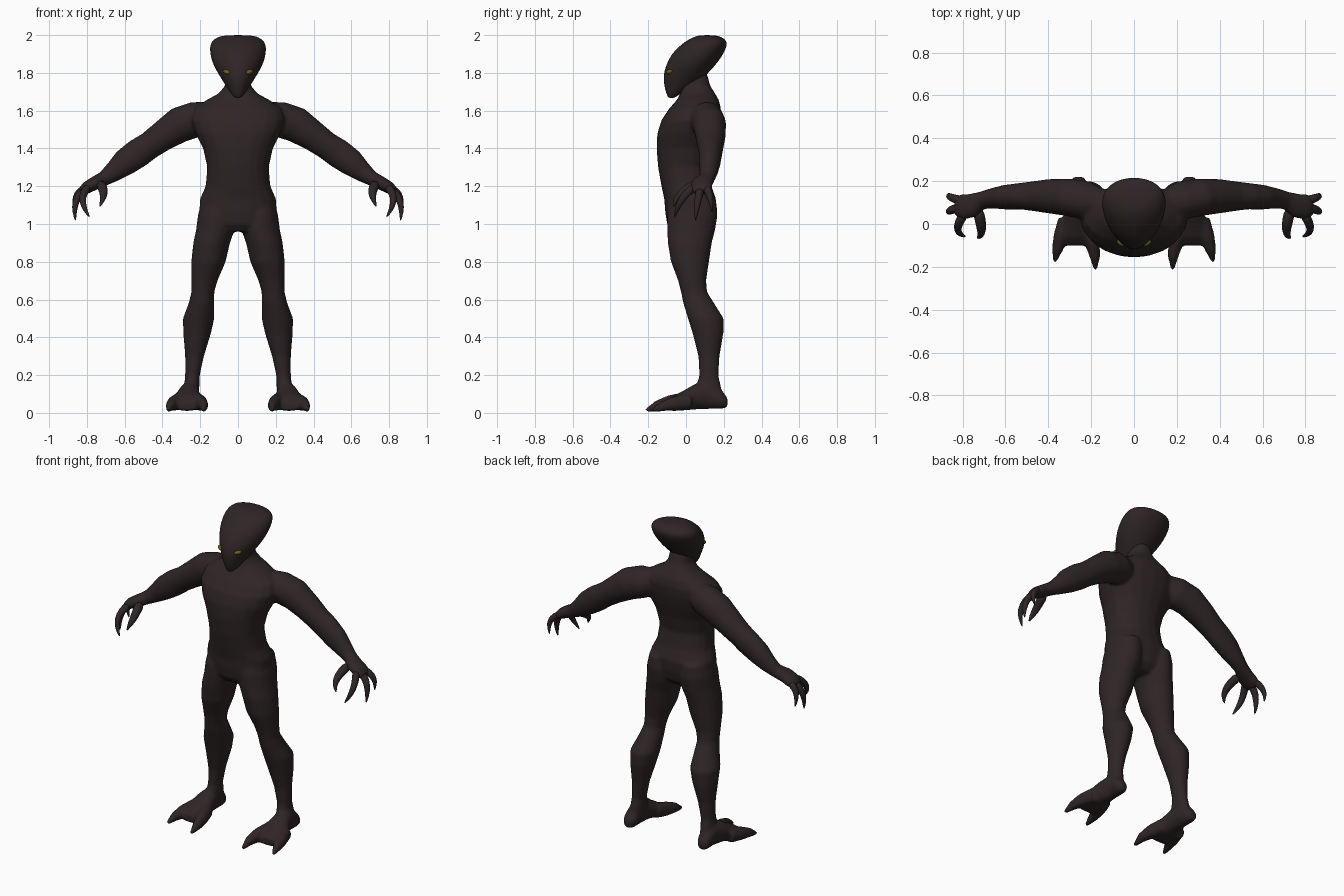
import bpy, bmesh, math
from mathutils import Vector

N = 20  # points around each cross-section


def material(name, rgb):
    m = bpy.data.materials.new(name)
    m.diffuse_color = (*rgb, 1)
    return m


SKIN = material("dark brown skin", (0.028, 0.019, 0.019))
EYE = material("olive yellow eye", (0.13, 0.12, 0.012))


def skin_rings(bm, rings):
    """Bridge closed rings of points and cap both ends."""
    vs = [[bm.verts.new(p) for p in r] for r in rings]
    for a, b in zip(vs, vs[1:]):
        for i in range(N):
            j = (i + 1) % N
            bm.faces.new((a[i], a[j], b[j], b[i]))
    bm.faces.new(vs[0][::-1])
    bm.faces.new(vs[-1])


def stack(bm, secs, axis="z", side=1, power=1.0, egg=0.0):
    """Sections (pos, x0, x1, b0, b1) stacked along z (b is y) or y (b is z)."""
    rings = []
    for pos, x0, x1, b0, b1 in secs:
        ring = []
        for i in range(N):
            t = math.tau * i / N
            c, s = math.cos(t), math.sin(t)
            c = math.copysign(abs(c) ** power, c) * (1 + egg * s)
            s = math.copysign(abs(s) ** power, s)
            x = side * ((x0 + x1) / 2 + (x1 - x0) / 2 * c)
            b = (b0 + b1) / 2 + (b1 - b0) / 2 * s
            ring.append((x, b, pos) if axis == "z" else (x, pos, b))
        rings.append(ring)
    skin_rings(bm, rings)


def tube(bm, pts, side=1):
    """Limb through points (x, y, z, depth radius, height radius)."""
    c = [Vector((side * p[0], p[1], p[2])) for p in pts]
    rings = []
    ref = Vector((0, 1, 0))
    if abs((c[-1] - c[0]).normalized().y) > 0.75:
        ref = Vector((1, 0, 0))
    for k, p in enumerate(pts):
        t = (c[min(k + 1, len(c) - 1)] - c[max(k - 1, 0)]).normalized()
        u = (ref - t * ref.dot(t)).normalized()
        v = t.cross(u)
        rings.append([c[k] + u * p[3] * math.cos(math.tau * i / N)
                      + v * p[4] * math.sin(math.tau * i / N) for i in range(N)])
    skin_rings(bm, rings)


def finish(bm, name, mat):
    bmesh.ops.recalc_face_normals(bm, faces=bm.faces)
    for f in bm.faces:
        f.smooth = True
    me = bpy.data.meshes.new(name)
    bm.to_mesh(me)
    bm.free()
    me.materials.append(mat)
    ob = bpy.data.objects.new(name, me)
    bpy.context.collection.objects.link(ob)
    return ob


def centred(secs):
    return [(z, -w, w, a, b) for z, w, a, b in secs]


# Torso and neck: height, half width, front, back
TORSO = centred([
    (0.96, 0.10, -0.07, 0.10), (1.00, 0.18, -0.10, 0.14), (1.06, 0.205, -0.11, 0.155),
    (1.13, 0.203, -0.115, 0.16), (1.20, 0.172, -0.13, 0.135), (1.30, 0.163, -0.148, 0.12),
    (1.40, 0.185, -0.156, 0.14), (1.48, 0.225, -0.152, 0.165), (1.55, 0.25, -0.13, 0.18),
    (1.61, 0.235, -0.09, 0.185), (1.655, 0.17, -0.05, 0.175), (1.69, 0.105, -0.03, 0.155),
    (1.73, 0.07, -0.03, 0.13), (1.80, 0.06, -0.03, 0.11)])

# Leg: height, inner x, outer x, front, back
LEG = [
    (1.13, 0.03, 0.19, -0.08, 0.16), (1.05, 0.012, 0.212, -0.10, 0.168),
    (0.97, 0.018, 0.222, -0.10, 0.155), (0.90, 0.042, 0.237, -0.097, 0.137),
    (0.80, 0.065, 0.248, -0.08, 0.122), (0.70, 0.108, 0.248, -0.042, 0.107),
    (0.64, 0.125, 0.247, -0.027, 0.112), (0.58, 0.125, 0.262, -0.015, 0.15),
    (0.50, 0.125, 0.292, 0.01, 0.20), (0.42, 0.143, 0.29, 0.035, 0.198),
    (0.30, 0.18, 0.28, 0.065, 0.178), (0.20, 0.202, 0.28, 0.07, 0.172),
    (0.12, 0.205, 0.288, 0.05, 0.19), (0.05, 0.21, 0.295, 0.05, 0.205)]

# Foot: y, inner x, outer x, sole, instep
FOOT = [
    (0.22, 0.235, 0.285, 0.03, 0.08), (0.19, 0.215, 0.30, 0.02, 0.12),
    (0.12, 0.208, 0.305, 0.02, 0.17), (0.05, 0.20, 0.325, 0.018, 0.155),
    (-0.01, 0.185, 0.345, 0.013, 0.12), (-0.06, 0.18, 0.36, 0.01, 0.095),
    (-0.10, 0.20, 0.34, 0.012, 0.06)]
TOES = [
    [(0.22, 0.0, 0.065, 0.04, 0.045), (0.197, -0.08, 0.053, 0.036, 0.043),
     (0.182, -0.15, 0.038, 0.026, 0.03), (0.18, -0.215, 0.012, 0.008, 0.010)],
    [(0.315, 0.02, 0.06, 0.04, 0.045), (0.342, -0.06, 0.05, 0.035, 0.040),
     (0.358, -0.12, 0.036, 0.026, 0.028), (0.37, -0.18, 0.012, 0.008, 0.010)]]

# Arm from shoulder to palm
ARM = [
    (0.14, 0.10, 1.58, 0.06, 0.07), (0.22, 0.11, 1.555, 0.09, 0.095),
    (0.31, 0.125, 1.525, 0.088, 0.095), (0.40, 0.13, 1.465, 0.08, 0.08),
    (0.47, 0.13, 1.415, 0.07, 0.073), (0.53, 0.13, 1.375, 0.062, 0.078),
    (0.60, 0.125, 1.325, 0.058, 0.072), (0.66, 0.12, 1.275, 0.048, 0.054),
    (0.71, 0.11, 1.24, 0.042, 0.040), (0.76, 0.085, 1.215, 0.058, 0.036),
    (0.805, 0.08, 1.19, 0.06, 0.032), (0.83, 0.08, 1.17, 0.045, 0.022)]

FINGERS = [
    [(0.73, 0.07, 1.215, 0.028, 0.028), (0.715, 0.01, 1.19, 0.026, 0.026),
     (0.71, -0.035, 1.155, 0.021, 0.021), (0.718, -0.06, 1.125, 0.013, 0.013),
     (0.732, -0.065, 1.09, 0.003, 0.003)],
    [(0.79, 0.05, 1.20, 0.024, 0.024), (0.82, 0.005, 1.165, 0.021, 0.021),
     (0.825, -0.03, 1.12, 0.018, 0.018), (0.81, -0.05, 1.075, 0.012, 0.012),
     (0.785, -0.06, 1.035, 0.003, 0.003)],
    [(0.80, 0.075, 1.19, 0.024, 0.024), (0.845, 0.07, 1.155, 0.021, 0.021),
     (0.862, 0.06, 1.11, 0.018, 0.018), (0.866, 0.055, 1.065, 0.012, 0.012),
     (0.86, 0.05, 1.015, 0.003, 0.003)],
    [(0.79, 0.105, 1.195, 0.024, 0.024), (0.84, 0.118, 1.175, 0.020, 0.020),
     (0.862, 0.128, 1.14, 0.017, 0.017), (0.866, 0.134, 1.105, 0.011, 0.011),
     (0.858, 0.138, 1.06, 0.003, 0.003)]]

# Body: torso, arms, legs and feet fused into one smooth skin
bm = bmesh.new()
stack(bm, TORSO, power=0.9)
for side in (1, -1):
    tube(bm, ARM, side)
    stack(bm, LEG, side=side)
    stack(bm, FOOT, axis="y", side=side)
    for toe in TOES:
        tube(bm, toe, side)
body = finish(bm, "body", SKIN)
remesh = body.modifiers.new("fuse", "REMESH")
remesh.mode = "VOXEL"
remesh.voxel_size = 0.009
remesh.use_smooth_shade = True
relax = body.modifiers.new("relax", "SMOOTH")
relax.factor = 0.5
relax.iterations = 8

# Head: tapered face with a broad swept-back crown
HEAD = centred([
    (1.667, 0.012, -0.09, -0.065), (1.675, 0.024, -0.098, -0.05), (1.70, 0.045, -0.108, -0.01),
    (1.75, 0.076, -0.12, 0.07), (1.80, 0.108, -0.12, 0.12), (1.85, 0.135, -0.103, 0.165),
    (1.90, 0.148, -0.078, 0.20), (1.94, 0.15, -0.038, 0.218), (1.97, 0.138, 0.0, 0.218),
    (1.99, 0.108, 0.04, 0.19), (2.0, 0.065, 0.07, 0.155)])
bm = bmesh.new()
stack(bm, HEAD, egg=0.14)
head = finish(bm, "head", SKIN)
head.modifiers.new("round", "SUBSURF").levels = 2

# Fingers and eyes on both sides
for side, label in ((1, "left"), (-1, "right")):
    bm = bmesh.new()
    for finger in FINGERS:
        tube(bm, finger, side)
    finish(bm, label + "_fingers", SKIN).modifiers.new("round", "SUBSURF").levels = 1

    bm = bmesh.new()
    bmesh.ops.create_uvsphere(bm, u_segments=16, v_segments=10, radius=1)
    eye = finish(bm, label + "_eye", EYE)
    eye.scale = (0.022, 0.014, 0.012)
    eye.location = (side * 0.06, -0.088, 1.805)
    eye.rotation_euler = (0, side * -0.25, side * 0.6)
